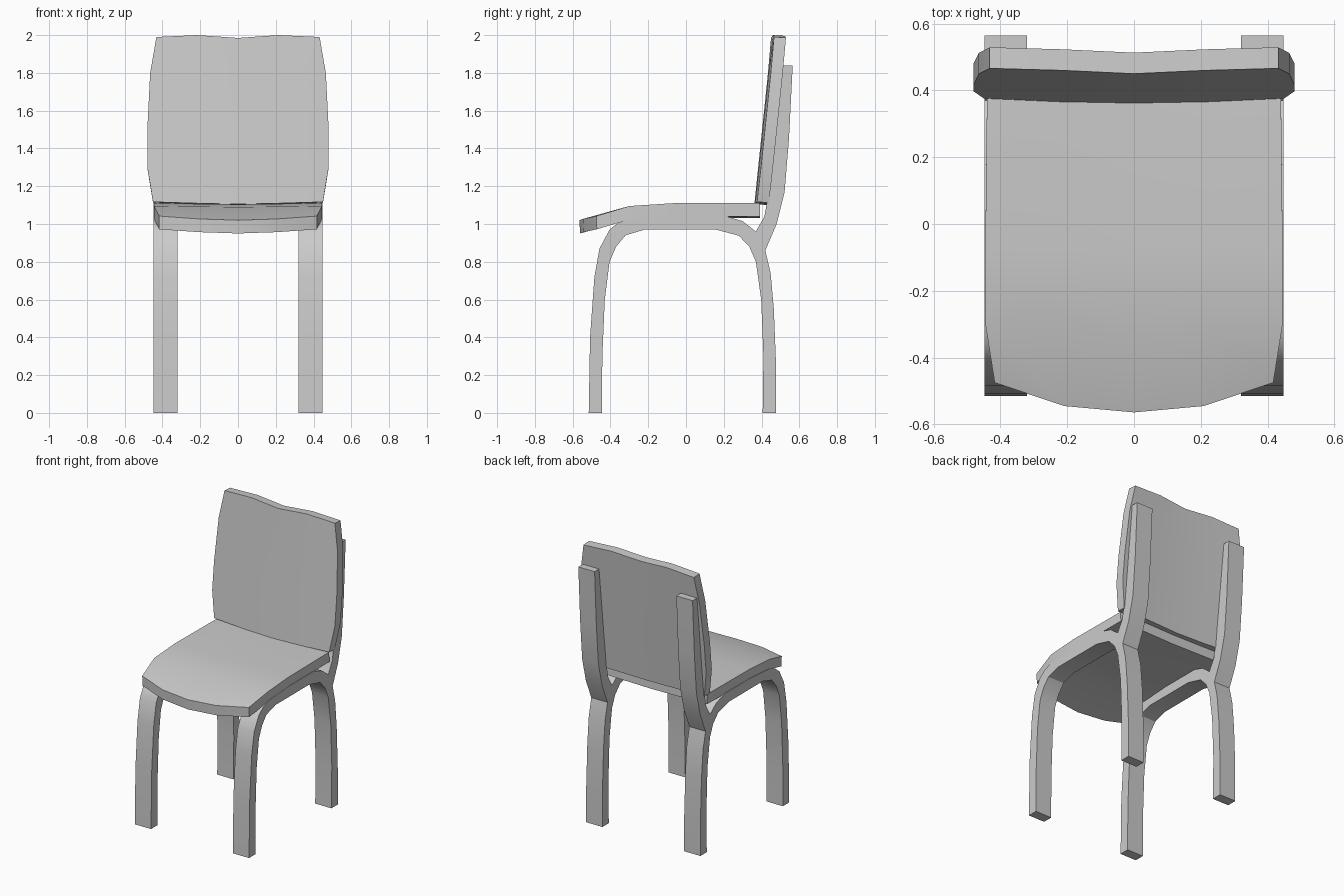
import bpy

if "Cube" in bpy.data.objects:
    bpy.data.objects.remove(bpy.data.objects["Cube"])


def make(name, verts, faces):
    mesh = bpy.data.meshes.new(name)
    mesh.from_pydata(verts, [], faces)
    obj = bpy.data.objects.new(name, mesh)
    bpy.context.collection.objects.link(obj)
    bpy.ops.object.select_all(action='DESELECT')
    obj.select_set(True)
    bpy.context.view_layer.objects.active = obj
    bpy.ops.object.mode_set(mode='EDIT')
    bpy.ops.mesh.select_all(action='SELECT')
    bpy.ops.mesh.normals_make_consistent(inside=False)
    bpy.ops.object.mode_set(mode='OBJECT')
    bpy.ops.object.shade_smooth_by_angle(angle=0.5)
    return obj


def slab(name, grid, offset):
    """Closed curved board: a grid of points plus its offset copy."""
    rows, cols = len(grid), len(grid[0])
    top = [p for row in grid for p in row]
    n = len(top)
    verts = top + [tuple(a + b for a, b in zip(p, offset)) for p in top]
    faces = []
    for r in range(rows - 1):
        for c in range(cols - 1):
            a = r * cols + c
            quad = (a, a + 1, a + cols + 1, a + cols)
            faces += [quad, tuple(i + n for i in reversed(quad))]
    rim = ([c for c in range(cols)]
           + [r * cols + cols - 1 for r in range(1, rows)]
           + [(rows - 1) * cols + c for c in range(cols - 2, -1, -1)]
           + [r * cols for r in range(rows - 2, 0, -1)])
    for a, b in zip(rim, rim[1:] + rim[:1]):
        faces.append((a, a + n, b + n, b))
    return make(name, verts, faces)


def prism(name, outline, x0, x1):
    """Side profile (y, z) extruded along x."""
    n = len(outline)
    verts = [(x, y, z) for x in (x0, x1) for y, z in outline]
    faces = [tuple(range(n)), tuple(range(2 * n - 1, n - 1, -1))]
    faces += [(i, (i + 1) % n, (i + 1) % n + n, i + n) for i in range(n)]
    return make(name, verts, faces)


# Seat: rows of (half width, y and z at centre, quarter, edge)
seat_rows = [
    (.440, (.39, .39, .39), (1.102, 1.106, 1.11)),
    (.445, (-.07, -.07, -.07), (1.104, 1.107, 1.11)),
    (.445, (-.31, -.31, -.30), (1.09, 1.092, 1.095)),
    (.417, (-.564, -.545, -.475), (1.02, 1.027, 1.042)),
]
# Back: same layout, its middle pushed slightly forward
back_rows = [
    (.450, (.362, .366, .376), (1.105, 1.11, 1.117)),
    (.480, (.382, .386, .397), (1.3, 1.3, 1.3)),
    (.480, (.403, .407, .418), (1.5, 1.5, 1.5)),
    (.465, (.434, .438, .449), (1.8, 1.8, 1.8)),
    (.432, (.450, .460, .466), (1.985, 2.0, 1.99)),
]


def grid(rows):
    return [[(w * k / 2, y[abs(k)], z[abs(k)]) for k in range(-2, 3)]
            for w, y, z in rows]


slab("seat", grid(seat_rows), (0, 0.003, -0.07))
slab("backrest", grid(back_rows), (0, 0.063, -0.004))

# Bent side frames: front leg, seat rail, rear leg and upright in one profile
frame = [
    (-.515, 0), (-.508, .4), (-.485, .72), (-.458, .87), (-.405, .97),
    (-.36, 1.005), (-.30, 1.03), (-.07, 1.045), (.2, 1.045), (.30, 1.015),
    (.37, .96), (.415, 1.04), (.435, 1.15), (.46, 1.35), (.515, 1.84),
    (.565, 1.84), (.545, 1.45), (.522, 1.17), (.48, 1.0), (.42, .86),
    (.448, .74), (.465, .55), (.477, .25), (.477, 0),
    (.406, 0), (.41, .3), (.398, .6), (.37, .8), (.335, .88), (.28, .938),
    (.16, .97), (-.22, .97), (-.32, .94), (-.37, .88), (-.405, .8),
    (-.43, .6), (-.443, .3), (-.445, 0),
]
for side, label in ((-1, "left"), (1, "right")):
    prism(label + "_frame", frame, side * .32, side * .447)
